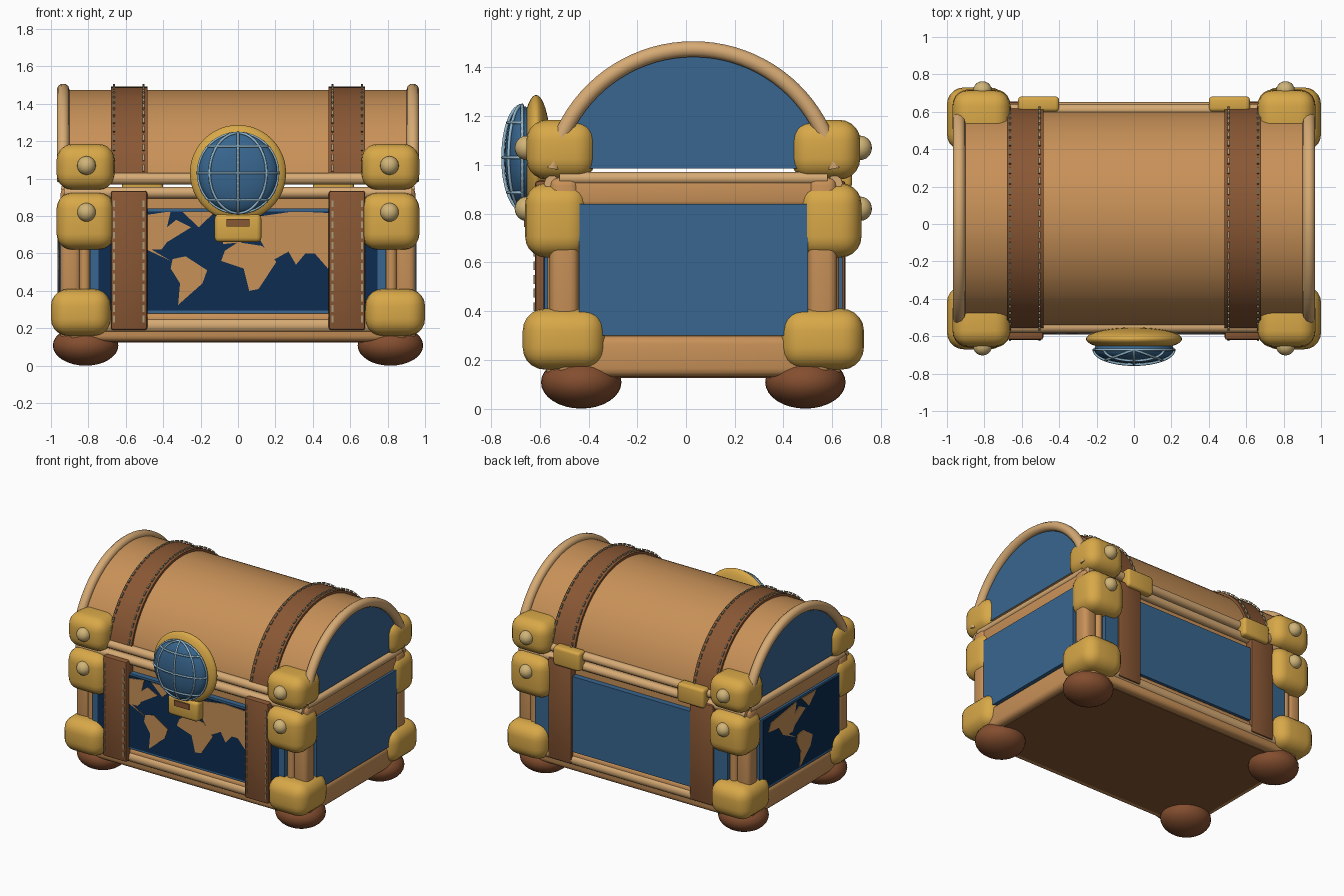
import bpy, bmesh, math
from mathutils import Matrix, Vector

if "Cube" in bpy.data.objects:
    bpy.data.objects.remove(bpy.data.objects["Cube"])

CY = 0.03  # chest centre in y


def material(name, rgb):
    m = bpy.data.materials.new(name)
    lin = [((c / 255 + 0.055) / 1.055) ** 2.4 if c > 10 else c / 255 / 12.92 for c in rgb]
    m.diffuse_color = (*lin, 1)
    m.use_nodes = True
    m.node_tree.nodes["Principled BSDF"].inputs["Base Color"].default_value = m.diffuse_color
    return m


WOOD = material("wood", (200, 145, 88))
TRIM = material("light_trim", (214, 170, 116))
LEATHER = material("leather", (137, 87, 52))
GOLD = material("gold", (216, 168, 72))
BLUE = material("blue", (56, 102, 143))
NAVY = material("navy", (12, 44, 80))
BRASS = material("pale_brass", (208, 180, 120))
FOOT = material("foot_brown", (132, 78, 47))
WIRE = material("pale_blue", (148, 186, 208))
STITCH = material("stitch", (168, 156, 124))


def finish(name, bm, *mats):
    bmesh.ops.recalc_face_normals(bm, faces=bm.faces)
    me = bpy.data.meshes.new(name)
    bm.to_mesh(me)
    bm.free()
    ob = bpy.data.objects.new(name, me)
    for m in mats:
        me.materials.append(m)
    bpy.context.collection.objects.link(ob)
    return ob


def box(name, x, y, z, mat, bevel=0.0, seg=3):
    bm = bmesh.new()
    size = (abs(x[1] - x[0]), abs(y[1] - y[0]), abs(z[1] - z[0]))
    mid = Vector((sum(x) / 2, sum(y) / 2, sum(z) / 2))
    bmesh.ops.create_cube(bm, size=1, matrix=Matrix.Translation(mid) @ Matrix.Diagonal((*size, 1)))
    if bevel:
        bmesh.ops.bevel(bm, geom=bm.edges[:], offset=min(bevel, min(size) * 0.48),
                        segments=seg, profile=0.5, affect='EDGES')
    return finish(name, bm, mat)


def ball(name, c, r, mat, u=32, v=16):
    bm = bmesh.new()
    bmesh.ops.create_uvsphere(bm, u_segments=u, v_segments=v, radius=1,
                              matrix=Matrix.Translation(c) @ Matrix.Diagonal((*r, 1)))
    return finish(name, bm, mat)


def tube(name, paths, r, mat, res=3):
    cu = bpy.data.curves.new(name, 'CURVE')
    cu.dimensions = '3D'
    cu.bevel_depth, cu.bevel_resolution, cu.use_fill_caps = r, res, True
    for pts in paths:
        sp = cu.splines.new('POLY')
        sp.points.add(len(pts) - 1)
        for p, co in zip(sp.points, pts):
            p.co = (*co, 1)
    cu.materials.append(mat)
    ob = bpy.data.objects.new(name, cu)
    bpy.context.collection.objects.link(ob)
    return ob


def extrude(name, pts, offset, *mats):
    """Solid from a flat outline; a second material goes on faces that look along x."""
    bm = bmesh.new()
    f = bm.faces.new([bm.verts.new(p) for p in pts])
    new = bmesh.ops.extrude_face_region(bm, geom=[f])["geom"]
    bmesh.ops.translate(bm, vec=offset, verts=[v for v in new if isinstance(v, bmesh.types.BMVert)])
    bm.normal_update()
    for f in bm.faces:
        f.material_index = 1 if len(mats) > 1 and abs(f.normal.x) > 0.9 else 0
    return finish(name, bm, *mats)


# Lid arc: radius, centre height
R, ZC = 0.587, 0.888


def arc(x, r, z_end, n=40):
    a0 = math.asin((z_end - ZC) / r)
    angles = [a0 + (math.pi - 2 * a0) * i / n for i in range(n + 1)]
    return [(x, CY - r * math.cos(a), ZC + r * math.sin(a)) for a in angles]


# Body, base and lid barrel
box("body", (-0.92, 0.92), (CY - 0.57, CY + 0.57), (0.14, 0.955), WOOD)
box("base_plate", (-0.9, 0.9), (CY - 0.55, CY + 0.55), (0.125, 0.15), LEATHER)
extrude("lid", arc(-0.93, R, 0.985), (1.86, 0, 0), WOOD, BLUE)

# Panels, rails and lid arches
box("front_panel", (-0.79, 0.79), (CY - 0.61, CY - 0.56), (0.28, 0.84), BLUE)
box("back_panel", (-0.79, 0.79), (CY + 0.56, CY + 0.612), (0.28, 0.84), BLUE)
for s, side in ((-1, "left"), (1, "right")):
    box(side + "_panel", (s * 0.91, s * 0.955), (-0.44, 0.50), (0.30, 0.84), BLUE)
    box(side + "_bottom_rail", (s * 0.85, s * 0.95), (CY - 0.56, CY + 0.56), (0.13, 0.30), WOOD, 0.035)
    box(side + "_top_rail", (s * 0.85, s * 0.94), (CY - 0.56, CY + 0.56), (0.83, 0.94), WOOD, 0.02)
    tube(side + "_rim", [[(s * 0.92, CY - 0.55, 0.945), (s * 0.92, CY + 0.55, 0.945)]], 0.027, TRIM)
    tube(side + "_lid_arch", [arc(s * 0.935, R, 0.985)], 0.034, TRIM)
for s, side in ((-1, "front"), (1, "back")):
    y = CY + s * 0.58
    box(side + "_bottom_rail", (-0.9, 0.9), (CY + s * 0.5, CY + s * 0.605), (0.13, 0.285), WOOD, 0.03)
    for part, z, r in (("bottom_bead", 0.215, 0.042), ("rim", 0.925, 0.032), ("lid_rim", 1.0, 0.032)):
        tube(side + "_" + part, [[(-0.93, y, z), (0.93, y, z)]], r, TRIM)

# Posts, corner caps, knobs and feet
for sx, a in ((-1, "left"), (1, "right")):
    for sy, b in ((-1, "front"), (1, "back")):
        n = f"{b}_{a}_"

        def Y(v):
            return CY + sy * v
        box(n + "post", (sx * 0.84, sx * 0.95), (Y(0.47), Y(0.59)), (0.2, 0.95), WOOD, 0.035)
        tube(n + "post_bead", [[(sx * 0.82, Y(0.57), 0.25), (sx * 0.82, Y(0.57), 0.9)]], 0.03, WOOD)
        box(n + "lid_cap", (sx * 0.66, sx * 0.97), (Y(0.40), Y(0.685)), (0.94, 1.185), GOLD, 0.085, 5)
        box(n + "upper_cap", (sx * 0.66, sx * 0.97), (Y(0.43), Y(0.69)), (0.62, 0.925), GOLD, 0.085, 5)
        box(n + "lower_cap", (sx * 0.68, sx * 1.0), (Y(0.36), Y(0.70)), (0.16, 0.41), GOLD, 0.09, 5)
        for k, z in (("lid", 1.07), ("upper", 0.82)):
            ball(n + k + "_knob", (sx * 0.81, Y(0.685), z), (0.05, 0.048, 0.05), BRASS, 20, 12)
        ball(n + "foot", (sx * 0.815, Y(0.46), 0.108), (0.175, 0.165, 0.108), FOOT)

# Leather straps with stitching, and hinges
stitches = bmesh.new()


def dash(x, y, z, angle):
    m = Matrix.Translation((x, y, z)) @ Matrix.Rotation(angle, 4, 'X')
    bmesh.ops.create_cube(stitches, size=1, matrix=m @ Matrix.Diagonal((0.009, 0.036, 0.012, 1)))


for s, side in ((-1, "left"), (1, "right")):
    x0, x1 = s * 0.485, s * 0.68
    extrude(side + "_lid_strap", arc(x0, R + 0.017, 1.02), (x1 - x0, 0, 0), LEATHER)
    box(side + "_front_strap", (x0, x1), (CY - 0.65, CY - 0.56), (0.19, 0.935), LEATHER, 0.014, 2)
    box(side + "_back_strap", (x0, x1), (CY + 0.56, CY + 0.625), (0.19, 0.935), LEATHER, 0.014, 2)
    box(side + "_hinge", (s * 0.40, s * 0.62), (CY + 0.57, CY + 0.652), (0.905, 1.045), GOLD, 0.02)
    for x in (s * 0.505, s * 0.663):
        for i in range(28):
            t = math.radians(16 + 148 * i / 27)
            dash(x, CY + 0.612 * math.cos(t), ZC + 0.612 * math.sin(t), t - math.pi / 2)
        for i in range(12):
            dash(x, CY - 0.65, 0.25 + i * 0.056, math.pi / 2)
finish("strap_stitches", stitches, STITCH)

# World map: navy sheets with thin land plates
box("front_map_sea", (-0.745, 0.745), (CY - 0.615, CY - 0.609), (0.295, 0.825), NAVY)
box("left_map_sea", (-0.96, -0.954), (-0.425, 0.46), (0.32, 0.825), NAVY)


def land(name, pts, on_left=False):
    extrude("front_" + name, [(x, CY - 0.614, z) for x, z in pts], (0, -0.005, 0), WOOD)
    if on_left:
        extrude("left_" + name, [(-0.959, -0.27 - 0.964 * x, z) for x, z in pts], (-0.005, 0, 0), WOOD)


land("north_land", [(-.70, .72), (-.67, .78), (-.36, .825), (-.38, .74), (-.33, .78), (-.25, .74),
                    (-.38, .66), (-.41, .62), (-.46, .62), (-.36, .56), (-.53, .64), (-.58, .71)], True)
land("island_land", [(-.30, .825), (-.12, .825), (-.21, .74)], True)
land("south_land", [(-.35, .57), (-.28, .585), (-.165, .51), (-.19, .44), (-.32, .325), (-.31, .44),
                    (-.36, .52)], True)
land("middle_land", [(-.07, .615), (0, .66), (.13, .64), (.205, .555), (.11, .41), (.06, .40),
                     (.03, .52), (-.09, .56)])
land("east_land", [(-.08, .65), (-.08, .69), (.06, .79), (.3, .825), (.62, .81), (.53, .6), (.48, .52),
                   (.41, .60), (.36, .60), (.31, .54), (.27, .61), (.18, .56), (.12, .67)])

# Globe emblem and clasp
GZ = 1.03
ball("emblem_disc", (0, -0.615, GZ), (0.257, 0.062, 0.257), GOLD, 48, 24)
ball("globe", (0, -0.67, GZ), (0.212, 0.075, 0.212), BLUE, 40, 20)


def on_globe(lon, lat):
    lo, la = math.radians(lon), math.radians(lat)
    return (0.215 * math.sin(lo) * math.cos(la), -0.672 - 0.08 * math.cos(lo) * math.cos(la),
            GZ + 0.215 * math.sin(la))


lines = [[on_globe(lo, -90 + i * 7.5) for i in range(25)] for lo in (-90, -45, 0, 45, 90)]
lines += [[on_globe(-90 + i * 7.5, la) for i in range(25)] for la in (-42, 0, 42)]
tube("globe_wires", lines, 0.007, WIRE, 1)
box("clasp", (-0.125, 0.125), (-0.655, -0.56), (0.66, 0.81), GOLD, 0.025)
box("clasp_slot", (-0.062, 0.062), (-0.664, -0.64), (0.745, 0.785), LEATHER)

# Smooth shading with sharp edges kept
for ob in bpy.context.scene.objects:
    ob.select_set(ob.type == 'MESH')
    if ob.type == 'MESH':
        bpy.context.view_layer.objects.active = ob
bpy.ops.object.shade_smooth_by_angle(angle=math.radians(35))
